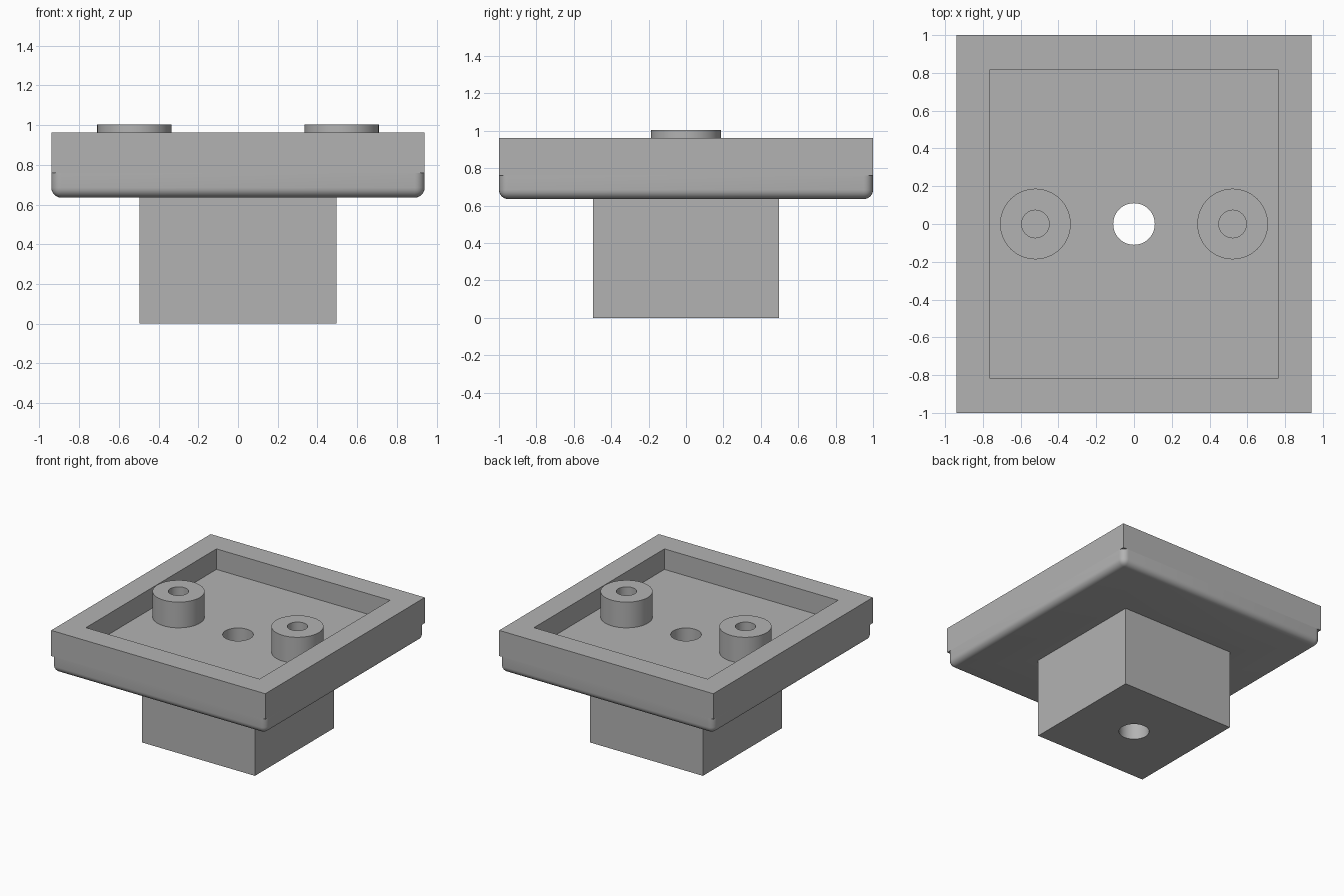
import bpy, bmesh
from mathutils import Matrix

if "Cube" in bpy.data.objects:
    bpy.data.objects.remove(bpy.data.objects["Cube"])

grey = bpy.data.materials.new("grey")
grey.diffuse_color = (0.45, 0.45, 0.45, 1)
grey.use_nodes = True
grey.node_tree.nodes["Principled BSDF"].inputs["Base Color"].default_value = grey.diffuse_color

FLOOR, SEAM, BOTTOM, RIM, TOP = 0.80, 0.76, 0.635, 0.963, 1.004


def make(name, bm):
    me = bpy.data.meshes.new(name)
    bm.to_mesh(me)
    bm.free()
    me.materials.append(grey)
    ob = bpy.data.objects.new(name, me)
    bpy.context.collection.objects.link(ob)
    return ob


def box(name, hx, hy, z0, z1, fillet=0):
    bm = bmesh.new()
    m = Matrix.Translation((0, 0, (z0 + z1) / 2)) @ Matrix.Diagonal((2 * hx, 2 * hy, z1 - z0, 1))
    bmesh.ops.create_cube(bm, size=1, matrix=m)
    if fillet:  # round every edge except those around the top
        edges = [e for e in bm.edges if min(v.co.z for v in e.verts) < z1 - 1e-4]
        bmesh.ops.bevel(bm, geom=edges, offset=fillet, segments=6, profile=0.5, affect='EDGES')
    return make(name, bm)


def cylinder(name, x, r, z0, z1):
    bm = bmesh.new()
    bmesh.ops.create_cone(bm, cap_ends=True, segments=64, radius1=r, radius2=r, depth=z1 - z0,
                          matrix=Matrix.Translation((x, 0, (z0 + z1) / 2)))
    return make(name, bm)


def combine(body, tool, operation):
    bpy.context.view_layer.objects.active = body
    mod = body.modifiers.new("cut", 'BOOLEAN')
    mod.operation, mod.object, mod.solver = operation, tool, 'EXACT'
    bpy.ops.object.modifier_apply(modifier=mod.name)
    bpy.data.objects.remove(tool)


# Square-edged tray on a rounded lower plate, with the block stem below
body = box("mounting_plate", 0.94, 1.0, SEAM, RIM)
combine(body, box("lower_plate", 0.94, 1.0, BOTTOM, SEAM, 0.05), 'UNION')
combine(body, box("stem", 0.496, 0.496, 0, BOTTOM + 0.03), 'UNION')

# Recessed pocket
combine(body, box("pocket", 0.762, 0.818, FLOOR, 1.2), 'DIFFERENCE')

# Two screw bosses with blind holes
for x in (-0.522, 0.522):
    combine(body, cylinder("boss", x, 0.187, FLOOR - 0.02, TOP), 'UNION')
    combine(body, cylinder("boss_hole", x, 0.073, FLOOR, 1.2), 'DIFFERENCE')

# Central hole through plate and stem
combine(body, cylinder("through_hole", 0, 0.11, -0.2, 1.2), 'DIFFERENCE')

bpy.ops.object.select_all(action='DESELECT')
body.select_set(True)
bpy.context.view_layer.objects.active = body
bpy.ops.object.shade_smooth_by_angle(angle=0.6)
